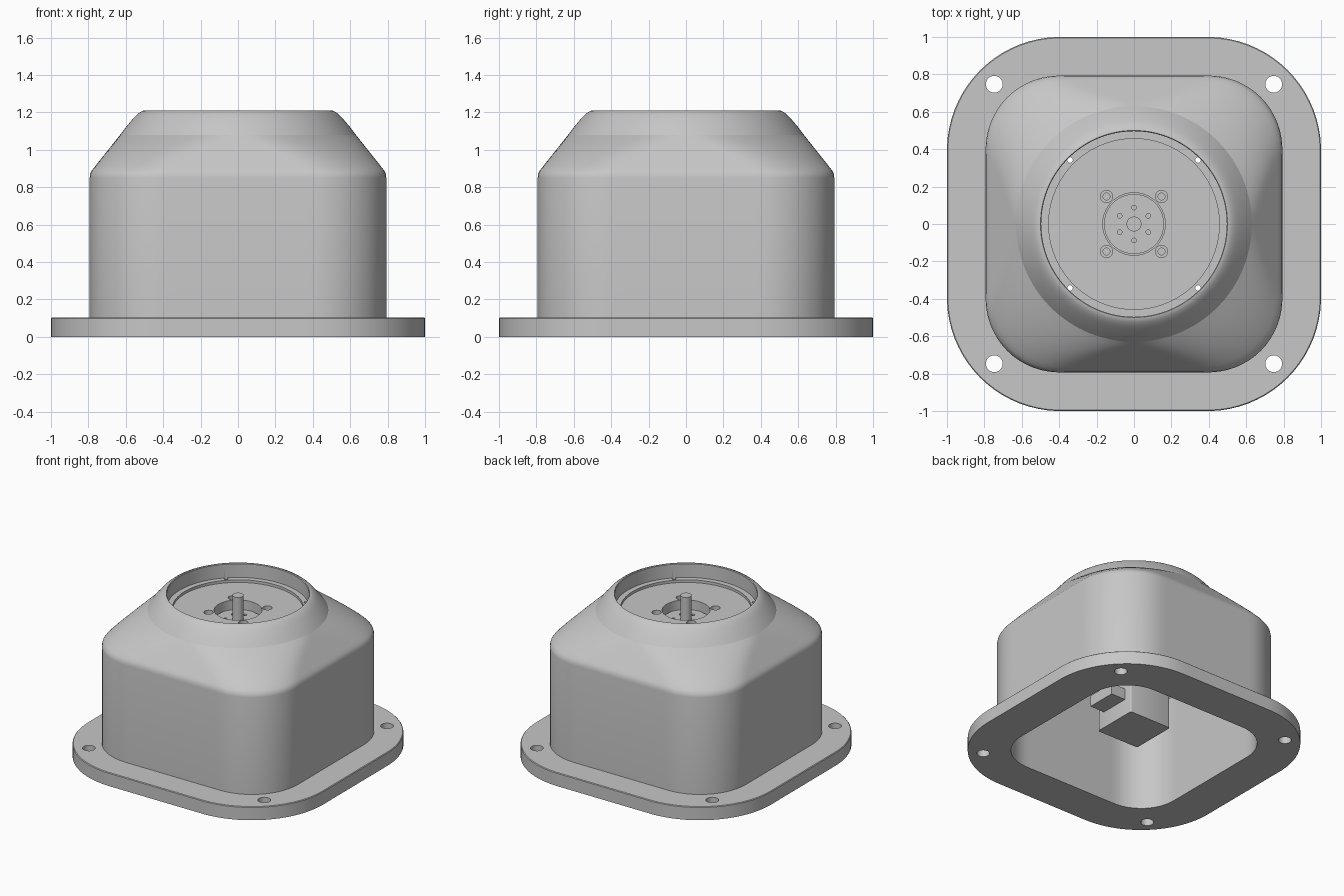
import bpy, bmesh, math
from mathutils import Matrix

if "Cube" in bpy.data.objects:
    bpy.data.objects.remove(bpy.data.objects["Cube"])

N = 144
grey = bpy.data.materials.new("plain_grey")
grey.diffuse_color = (0.57, 0.57, 0.57, 1)
grey.use_nodes = True
grey.node_tree.nodes["Principled BSDF"].inputs["Base Color"].default_value = grey.diffuse_color


def finish(name, bm):
    bmesh.ops.recalc_face_normals(bm, faces=bm.faces)
    me = bpy.data.meshes.new(name)
    bm.to_mesh(me)
    bm.free()
    me.materials.append(grey)
    ob = bpy.data.objects.new(name, me)
    bpy.context.collection.objects.link(ob)
    return ob


def activate(ob):
    bpy.ops.object.select_all(action='DESELECT')
    ob.select_set(True)
    bpy.context.view_layer.objects.active = ob


def smooth(ob, angle=28):
    activate(ob)
    bpy.ops.object.shade_smooth_by_angle(angle=math.radians(angle))


def add_cyl(bm, x, y, r, z0, z1, seg=32):
    bmesh.ops.create_cone(bm, cap_ends=True, segments=seg, radius1=r, radius2=r, depth=z1 - z0,
                          matrix=Matrix.Translation((x, y, (z0 + z1) / 2)))


def add_box(bm, x0, x1, y0, y1, z0, z1):
    m = Matrix.Translation(((x0 + x1) / 2, (y0 + y1) / 2, (z0 + z1) / 2))
    bmesh.ops.create_cube(bm, size=1, matrix=m @ Matrix.Diagonal((x1 - x0, y1 - y0, z1 - z0, 1)))


def cut(ob, cylinders):
    # subtract a group of separate cylinders (x, y, r, z0, z1)
    bm = bmesh.new()
    for c in cylinders:
        add_cyl(bm, *c)
    tool = finish("cutter", bm)
    tool.hide_render = True
    mod = ob.modifiers.new("holes", 'BOOLEAN')
    mod.operation = 'DIFFERENCE'
    mod.solver = 'EXACT'
    mod.object = tool
    activate(ob)
    bpy.ops.object.modifier_apply(modifier=mod.name)
    bpy.data.objects.remove(tool)


def corners(d):
    return [(sx * d, sy * d) for sx in (-1, 1) for sy in (-1, 1)]


def reach(th, a, r):
    # distance from centre to a rounded square (half width a, corner radius r)
    c, s = abs(math.cos(th)), abs(math.sin(th))
    d = a - r
    t = a / max(c, s)
    if t * min(c, s) <= d:
        return t
    return d * (c + s) + math.sqrt(max(0, r * r - d * d * (c - s) ** 2))


def loft(z0, a0, r0, z1, a1, steps=10):
    # rounded square blending into a circle, with full corners
    out = []
    for i in range(1, steps + 1):
        f = i / steps
        out.append((z0 + (z1 - z0) * f, a0 + (a1 - a0) * f, r0 + (a1 - r0) * f ** 1.7))
    return out


# housing shell: closed loop of sections (z, half width, corner radius)
CREASE = 1.08
sections = [(0, 1, .607), (.098, 1, .607), (.103, .995, .602), (.103, .793, .393),
            (.85, .793, .393), (.872, .790, .395), (.89, .781, .40)]
sections += loft(.89, .781, .40, CREASE, .63)
sections += [(z, r, r) for z, r in [
    (1.12, .6), (1.165, .562), (1.185, .543), (1.2, .525), (1.208, .51), (1.21, .5),
    (1.205, .496), (1.10, .496), (1.10, .456), (1.02, .456)]]
sections += loft(.84, .695, .295, 1.02, .565)[::-1]
sections += [(.84, .695, .295), (0, .695, .295)]
bm = bmesh.new()
rings = []
for z, a, r in sections:
    ring = []
    for i in range(N):
        th = 2 * math.pi * i / N
        t = reach(th, a, r)
        ring.append(bm.verts.new((t * math.cos(th), t * math.sin(th), z)))
    rings.append(ring)
for k, lo in enumerate(rings):
    hi = rings[(k + 1) % len(rings)]
    for i in range(N):
        j = (i + 1) % N
        bm.faces.new((lo[i], lo[j], hi[j], hi[i]))
housing = finish("housing", bm)
cut(housing, [(x, y, .045, -.1, .2) for x, y in corners(.747)]
    + [(x, y, .015, .98, 1.15) for x, y in corners(.342)])
smooth(housing)
# crease where the square-to-round blend meets the round collar
verts = housing.data.vertices
for e in housing.data.edges:
    if all(abs(verts[v].co.z - CREASE) < 1e-4 and abs(verts[v].co.xy.length - .63) < 1e-3
           for v in e.vertices):
        e.use_edge_sharp = True

# round mounting plate with pilot hole and counterbored screw holes
bm = bmesh.new()
add_cyl(bm, 0, 0, .458, .98, 1.08, 96)
plate = finish("mounting_plate", bm)
cut(plate, [(0, 0, .167, .9, 1.2, 64)])
cut(plate, [(x, y, .033, 1.035, 1.2) for x, y in corners(.147)])
cut(plate, [(x, y, .018, .9, 1.1) for x, y in corners(.147)])
smooth(plate)

# motor body
bm = bmesh.new()
add_box(bm, -.178, .178, -.178, .178, .14, .98)
upright = [e for e in bm.edges if abs(e.verts[0].co.z - e.verts[1].co.z) > .1]
bmesh.ops.bevel(bm, geom=upright, offset=.012, segments=3, affect='EDGES', profile=.5)
smooth(finish("motor_body", bm))

# round motor face with six threaded holes
bm = bmesh.new()
add_cyl(bm, 0, 0, .16, .97, 1.01, 64)
face = finish("motor_face", bm)
cut(face, [(.088 * math.cos(math.radians(30 + 60 * i)), .088 * math.sin(math.radians(30 + 60 * i)),
            .012, .985, 1.1) for i in range(6)])
smooth(face)

# output shaft
bm = bmesh.new()
add_cyl(bm, 0, 0, .04, 1.0, 1.195)
smooth(finish("output_shaft", bm))

# cable socket and cable stub on the motor side
bm = bmesh.new()
add_box(bm, .17, .30, -.115, .115, .265, .35)
finish("cable_socket", bm)
bm = bmesh.new()
bmesh.ops.create_cone(bm, cap_ends=True, segments=24, radius1=.03, radius2=.03, depth=.13,
                      matrix=Matrix.Translation((.235, 0, .38)) @ Matrix.Rotation(math.pi / 2, 4, 'Y'))
smooth(finish("cable_stub", bm))
